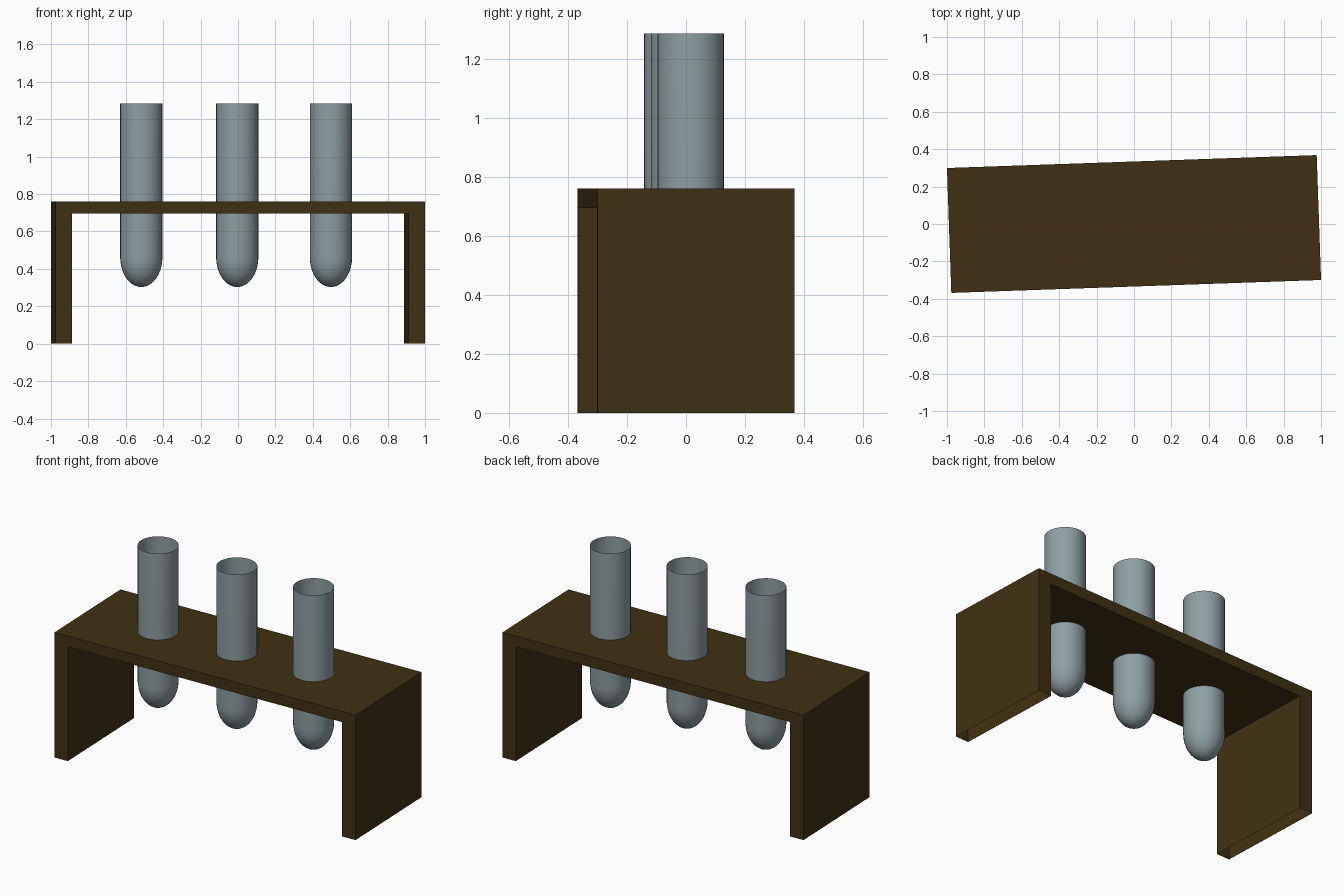
import bpy, bmesh, math
from mathutils import Matrix

if "Cube" in bpy.data.objects:
    bpy.data.objects.remove(bpy.data.objects["Cube"])

TURN = math.radians(2.0)  # the whole rack is turned slightly about z


def material(name, rgb):
    mat = bpy.data.materials.new(name)
    mat.diffuse_color = (*rgb, 1.0)
    mat.use_nodes = True
    mat.node_tree.nodes["Principled BSDF"].inputs["Base Color"].default_value = mat.diffuse_color
    return mat


def add_object(name, bm, mat):
    mesh = bpy.data.meshes.new(name)
    bm.to_mesh(mesh)
    bm.free()
    mesh.materials.append(mat)
    obj = bpy.data.objects.new(name, mesh)
    bpy.context.collection.objects.link(obj)
    return obj


wood = material("dark_wood", (0.052, 0.03, 0.006))
glass = material("pale_glass", (0.27, 0.35, 0.365))

# Rack: U-shaped profile extruded front to back, hollow with open feet
L, W, H = 0.989, 0.334, 0.76
inner_x, under = 0.901, 0.695
profile = [(-L, 0), (-L, H), (L, H), (L, 0),
           (inner_x, 0), (inner_x, under), (-inner_x, under), (-inner_x, 0)]
bm = bmesh.new()
face = bm.faces.new([bm.verts.new((x, -W, z)) for x, z in profile])
ext = bmesh.ops.extrude_face_region(bm, geom=[face], use_keep_orig=True)
new_verts = [g for g in ext["geom"] if isinstance(g, bmesh.types.BMVert)]
bmesh.ops.translate(bm, vec=(0, 2 * W, 0), verts=new_verts)
bmesh.ops.recalc_face_normals(bm, faces=bm.faces)
feet = [f for f in bm.faces if all(v.co.z < 0.001 for v in f.verts)]
bmesh.ops.delete(bm, geom=feet, context='FACES_ONLY')
bmesh.ops.rotate(bm, matrix=Matrix.Rotation(TURN, 3, 'Z'), verts=bm.verts)
add_object("rack", bm, wood)


# Tubes: thin open-topped walls with a stretched round bottom
def tube(name, x, y, radius=0.113, bottom=0.303, cap=0.16, top=1.285, sides=32, rings=10):
    bm = bmesh.new()
    tip = bm.verts.new((x, y, bottom))
    levels = [(radius * math.sin(a), bottom + cap * (1 - math.cos(a)))
              for a in (math.pi / 2 * i / rings for i in range(1, rings + 1))]
    levels.append((radius, top))
    loops = [[bm.verts.new((x + r * math.cos(2 * math.pi * k / sides),
                            y + r * math.sin(2 * math.pi * k / sides), z))
              for k in range(sides)] for r, z in levels]
    for k in range(sides):
        n = (k + 1) % sides
        bm.faces.new((tip, loops[0][n], loops[0][k]))
        for lo, hi in zip(loops, loops[1:]):
            bm.faces.new((lo[k], lo[n], hi[n], hi[k]))
    for f in bm.faces:
        f.smooth = True
    add_object(name, bm, glass)


for name, x, y in (("left_tube", -0.517, -0.029),
                   ("middle_tube", -0.004, -0.005),
                   ("right_tube", 0.497, 0.016)):
    tube(name, x, y)
